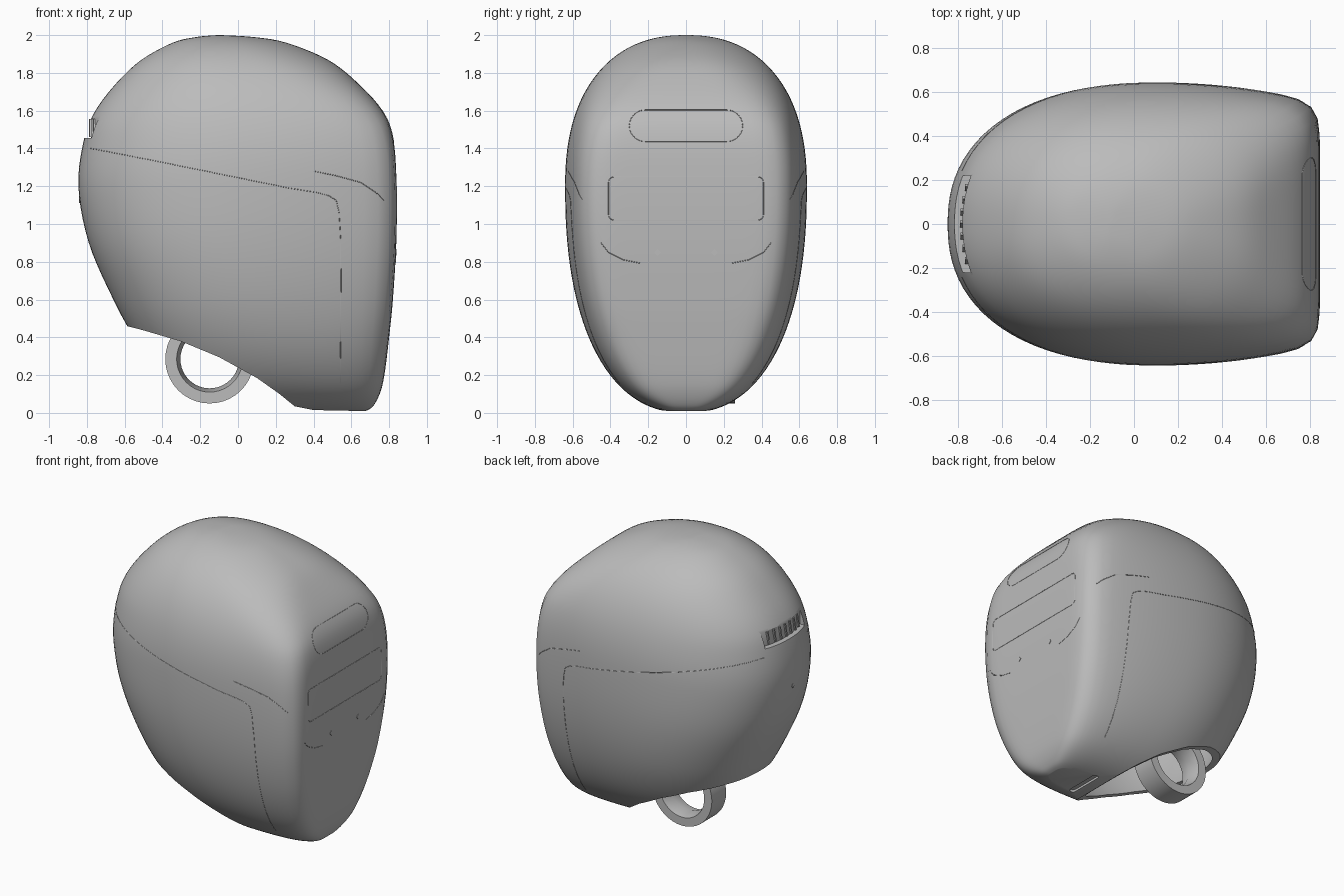
import bpy, bmesh, math
from mathutils import Vector
from mathutils.bvhtree import BVHTree

if "Cube" in bpy.data.objects:
    bpy.data.objects.remove(bpy.data.objects["Cube"])

grey = bpy.data.materials.new("plain grey")
grey.use_nodes = True
grey.diffuse_color = (0.5, 0.5, 0.5, 1)
grey.node_tree.nodes["Principled BSDF"].inputs["Base Color"].default_value = (0.5, 0.5, 0.5, 1)


def add_object(name, bm):
    bmesh.ops.recalc_face_normals(bm, faces=bm.faces)
    mesh = bpy.data.meshes.new(name)
    bm.to_mesh(mesh)
    bm.free()
    mesh.materials.append(grey)
    ob = bpy.data.objects.new(name, mesh)
    bpy.context.collection.objects.link(ob)
    return ob


def activate(ob):
    bpy.ops.object.select_all(action='DESELECT')
    ob.select_set(True)
    bpy.context.view_layer.objects.active = ob


def smooth(ob, degrees=35):
    activate(ob)
    bpy.ops.object.shade_smooth_by_angle(angle=math.radians(degrees))


def catmull(rows, steps):
    out = []
    for i in range(len(rows) - 1):
        p = [rows[min(max(i + k, 0), len(rows) - 1)] for k in (-1, 0, 1, 2)]
        for s in range(steps):
            t = s / steps
            out.append([0.5 * (2 * b + (c - a) * t + (2 * a - 5 * b + 4 * c - d) * t ** 2
                               + (3 * b - a - 3 * c + d) * t ** 3) for a, b, c, d in zip(*p)])
    return out + [list(rows[-1])]


# Horizontal sections: height, rear x, face x, widest x, corner sharpness
SECTIONS = [
    (.005, -.2, .66, .4, 4), (.03, -.24, .71, .38, 4.5), (.1, -.32, .75, .34, 6),
    (.2, -.41, .775, .28, 7), (.4, -.55, .8, .2, 9), (.6, -.66, .82, .14, 11),
    (.9, -.79, .838, .1, 13), (1.2, -.845, .84, .1, 13), (1.45, -.815, .822, .1, 10),
    (1.6, -.755, .765, .08, 7), (1.75, -.64, .63, .04, 4.5), (1.87, -.51, .475, 0, 3),
    (1.96, -.345, .255, -.04, 2.4), (1.99, -.22, .08, -.07, 2.1), (2, -.11, -.09, -.1, 2)]


def half_width(z):
    t = min(abs(z - 1.2) / (1.2 if z < 1.2 else .8), 1)
    return max(.64 * (1 - t ** 2.3) ** (1 / 2.3), .008)


def loft_shell(scale=1.0, around=96):
    bm = bmesh.new()
    rings = []
    for z, back, face, mid, sharp in catmull(SECTIONS, 5):
        ring = []
        for i in range(around):
            a = math.tau * i / around
            c, s = math.cos(a), math.sin(a)
            n = sharp if c > 0 else 2.3
            r = (abs(c) ** n + abs(s) ** n) ** (-1 / n)
            x = mid + r * c * (face - mid if c > 0 else mid - back)
            y = r * s * half_width(z) * (1 - .14 * max(r * c, 0) ** 2)
            ring.append(bm.verts.new((x * scale, y * scale, 1 + (z - 1) * scale)))
        rings.append(ring)
    for low, high in zip(rings, rings[1:]):
        for i in range(around):
            j = (i + 1) % around
            bm.faces.new((low[i], low[j], high[j], high[i]))
    bm.faces.new(rings[0][::-1])
    bm.faces.new(rings[-1])
    return bm


def prism(name, points, axis, start, end):
    """Extrude a closed outline along one axis; points fill the other two axes."""
    bm = bmesh.new()
    verts = []
    for a, b in points:
        co = [a, b]
        co.insert(axis, start)
        verts.append(bm.verts.new(co))
    face = bm.faces.new(verts)
    moved = bmesh.ops.extrude_face_region(bm, geom=[face])["geom"]
    shift = Vector((0, 0, 0))
    shift[axis] = end - start
    bmesh.ops.translate(bm, vec=shift, verts=[v for v in moved if isinstance(v, bmesh.types.BMVert)])
    return add_object(name, bm)


def rounded_rect(cx, cy, hx, hy, r, steps=6):
    pts = []
    for k, (sx, sy) in enumerate(((1, 1), (-1, 1), (-1, -1), (1, -1))):
        for i in range(steps + 1):
            a = (k + i / steps) * math.pi / 2
            pts.append((cx + sx * (hx - r) + r * math.cos(a), cy + sy * (hy - r) + r * math.sin(a)))
    return pts


def vent_floor(y):
    return -.778 + .8 * y * y


# Hollow shell: cut the sloped neck edge, cavity, rear vent and chin slot
bm = loft_shell()
tree = BVHTree.FromBMesh(bm)
shell = add_object("helmet_shell", bm)
neck_edge = [(-1, .56), (-.59, .46), (-.5, .437), (-.3, .378), (-.1, .295), (.1, .185),
             (.22, .1), (.3, .035), (.4, .015), (.9, .005), (.9, -.4), (-1, -.4)]
vent = [(vent_floor(k * .022), k * .022) for k in range(-10, 11)] + [(-1, .22), (-1, -.22)]
cutters = [
    prism("neck_cutter", neck_edge, 1, -1, 1),
    add_object("cavity_cutter", loft_shell(.95)),
    prism("vent_cutter", vent, 2, 1.455, 1.56),
    prism("chin_slot_cutter", rounded_rect(.42, 0, .022, .13, .02), 2, -.1, .03)]
for cutter in cutters:
    mod = shell.modifiers.new(cutter.name, 'BOOLEAN')
    mod.operation, mod.solver, mod.object = 'DIFFERENCE', 'EXACT', cutter
    activate(shell)
    bpy.ops.object.modifier_apply(modifier=mod.name)
    bpy.data.objects.remove(cutter)
smooth(shell)

# Slanted vanes in the rear vent
for i in range(-3, 4):
    y = i * .055
    prism("vent_vane", [(y - .016, 1.46), (y - .004, 1.46), (y + .016, 1.555), (y + .004, 1.555)],
          0, vent_floor(y) - .01, vent_floor(y) + .005)


# Fine seams laid on the surface
def drop(point, direction):
    d = Vector(direction)
    return tree.ray_cast(Vector(point) - d * 3, d)[0]


def seam(name, path, place, closed=False):
    """Subdivide a flat path, drop it on the shell and give it a fine round section."""
    ends = path[1:] + path[:1] if closed else path[1:]
    dense = [Vector(a).lerp(Vector(b), k / 8) for a, b in zip(path, ends) for k in range(8)]
    points = [p for p in map(place, dense) if p]
    curve = bpy.data.curves.new(name, 'CURVE')
    curve.dimensions = '3D'
    curve.bevel_depth = .002
    curve.bevel_resolution = 0
    spline = curve.splines.new('POLY')
    spline.points.add(len(points) - 1)
    for target, p in zip(spline.points, points):
        target.co = (*p, 1)
    spline.use_cyclic_u = closed
    curve.materials.append(grey)
    ob = bpy.data.objects.new(name, curve)
    bpy.context.collection.objects.link(ob)
    activate(ob)
    bpy.ops.object.convert(target='MESH')


INTO_FACE = (-1, 0, 0)


def on_face(p):
    return drop((0, p.x, p.y), INTO_FACE)


seam("brow_panel_seam", rounded_rect(0, 1.52, .3, .083, .083), on_face, True)
seam("visor_panel_seam", rounded_rect(0, 1.135, .41, .115, .03), on_face, True)
side_line = catmull([(-.78, 1.4), (-.42, 1.33), (.27, 1.19), (.48, 1.15), (.535, 1.06),
                     (.545, .7), (.54, .12)], 2)
cheek_line = catmull([(.4, 1.28), (.65, 1.22), (.78, 1.12)], 2)
for side in (-1, 1):
    def on_side(p):
        return drop((p.x, 0, p.y), (0, -side, 0))

    seam("jaw_seam", [(side * .45, .9), (side * .41, .85), (side * .33, .81), (side * .23, .79)], on_face)
    seam("side_seam", side_line, on_side)
    seam("cheek_seam", cheek_line, on_side)


# Small screws on the jaw and the rear
def screw(point, direction):
    bm = bmesh.new()
    bmesh.ops.create_cone(bm, cap_ends=True, segments=4, radius1=.018, radius2=.018, depth=.006)
    turn = Vector((0, 0, 1)).rotation_difference(Vector(direction)).to_matrix()
    bmesh.ops.rotate(bm, verts=bm.verts, matrix=turn)
    bmesh.ops.translate(bm, verts=bm.verts, vec=drop(point, direction))
    add_object("screw", bm)


for y in (-.15, .15):
    screw((0, y, .85), INTO_FACE)
screw((0, 0, 1.13), (1, 0, 0))

# Strap ring hanging below the neck edge
bm = bmesh.new()
profile = [(.235, .1), (.235, .26), (.175, .26), (.155, .18), (.175, .1)]
rings = []
for i in range(40):
    a = math.tau * i / 40
    rings.append([bm.verts.new((-.15 + r * math.cos(a), y, .285 + r * math.sin(a))) for r, y in profile])
for i, ring in enumerate(rings):
    after = rings[(i + 1) % len(rings)]
    for k in range(len(profile)):
        m = (k + 1) % len(profile)
        bm.faces.new((ring[k], ring[m], after[m], after[k]))
smooth(add_object("strap_ring", bm))
